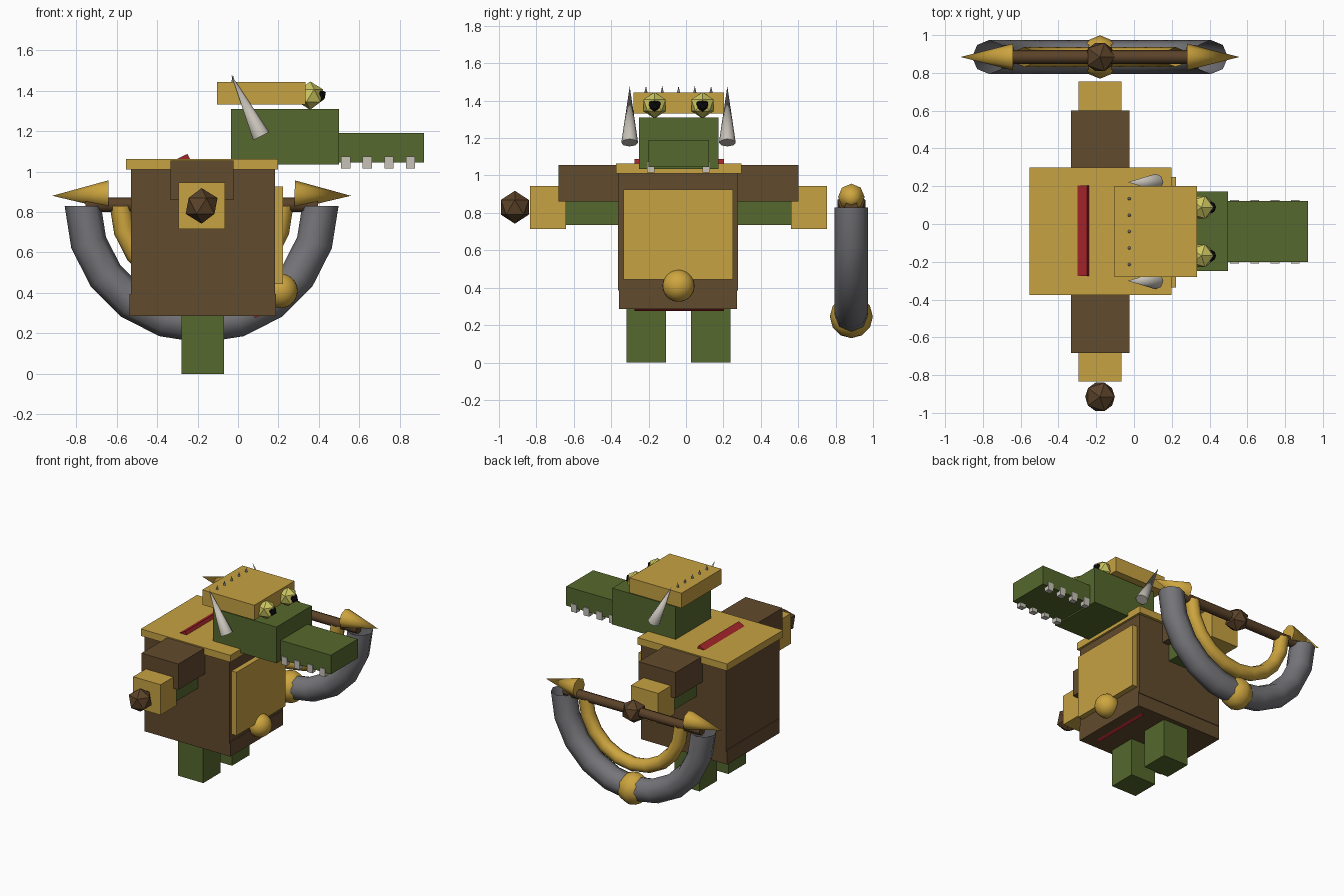
import bpy, bmesh, math
from mathutils import Vector, Matrix

if "Cube" in bpy.data.objects:
    bpy.data.objects.remove(bpy.data.objects["Cube"], do_unlink=True)


def material(name, *rgb):
    m = bpy.data.materials.new(name)
    m.use_nodes = True
    m.diffuse_color = (*rgb, 1)
    bsdf = next(n for n in m.node_tree.nodes if n.type == 'BSDF_PRINCIPLED')
    bsdf.inputs["Base Color"].default_value = (*rgb, 1)
    return m


GOLD = material("cloth gold", .57, .36, .055)
BRIGHT = material("metal gold", .62, .38, .05)
GREEN = material("scale green", .092, .14, .026)
BROWN = material("tunic brown", .12, .069, .026)
WOOD = material("dark wood", .105, .055, .022)
RED = material("red", .36, .018, .022)
STEEL = material("steel grey", .18, .18, .195)
BONE = material("bone", .57, .54, .48)
YELLOW = material("eye yellow", .62, .58, .12)
BLACK = material("pupil black", .004, .004, .004)

MID = -0.04      # centre plane of the figure, which looks along +x
ARM_X = -0.18    # line of the arms and the bow


def finish(name, bm, mat, smooth=False):
    bmesh.ops.recalc_face_normals(bm, faces=bm.faces[:])
    mesh = bpy.data.meshes.new(name)
    bm.to_mesh(mesh)
    bm.free()
    mesh.materials.append(mat)
    ob = bpy.data.objects.new(name, mesh)
    bpy.context.collection.objects.link(ob)
    if smooth:
        bpy.ops.object.select_all(action='DESELECT')
        ob.select_set(True)
        bpy.context.view_layer.objects.active = ob
        bpy.ops.object.shade_smooth_by_angle(angle=math.radians(65))
    return ob


def box(name, mat, xs, ys, zs):
    bm = bmesh.new()
    bmesh.ops.create_cube(bm, size=1)
    spans = (xs, ys, zs)
    bmesh.ops.scale(bm, vec=[b - a for a, b in spans], verts=bm.verts)
    bmesh.ops.translate(bm, vec=[(a + b) / 2 for a, b in spans], verts=bm.verts)
    return finish(name, bm, mat)


def gem(name, mat, center, radius):
    bm = bmesh.new()
    bmesh.ops.create_icosphere(bm, subdivisions=1, radius=radius,
                               matrix=Matrix.Translation(center))
    return finish(name, bm, mat)


def ball(name, mat, center, radius, segments, rings):
    bm = bmesh.new()
    bmesh.ops.create_uvsphere(bm, u_segments=segments, v_segments=rings,
                              radius=radius, matrix=Matrix.Translation(center))
    return finish(name, bm, mat, True)


def cone(name, mat, base, tip, r1, r2=0, sides=8):
    base, axis = Vector(base), Vector(tip) - Vector(base)
    turn = axis.to_track_quat('Z', 'Y').to_matrix().to_4x4()
    bm = bmesh.new()
    bmesh.ops.create_cone(bm, cap_ends=True, segments=sides, radius1=r1, radius2=r2,
                          depth=axis.length,
                          matrix=Matrix.Translation(base + axis / 2) @ turn)
    return finish(name, bm, mat, True)


def half_ring(name, mat, center, major, minor):
    """Tube swept through the lower half circle in the xz plane."""
    center = Vector(center)
    bm = bmesh.new()
    bmesh.ops.create_circle(bm, segments=8, radius=minor,
                            matrix=Matrix.Translation(center + Vector((major, 0, 0))))
    bmesh.ops.spin(bm, geom=bm.verts[:] + bm.edges[:], cent=center, axis=(0, 1, 0),
                   angle=math.pi, steps=10, use_duplicate=False)
    return finish(name, bm, mat, True)


# Torso
box("torso", BROWN, (-.53, .182), (-.363, .277), (.385, 1.01))
box("belt", BROWN, (-.536, .187), (-.358, .272), (.285, .395))
box("collar", GOLD, (-.553, .198), (-.375, .298), (1.01, 1.063))
box("chest_panel", GOLD, (.17, .222), (-.335, .25), (.445, .925))
ball("belly_knob", BRIGHT, (.21, MID, .41), .085, 24, 16)

# Slanted sash board running through the torso
sash = box("sash", RED, (-.028, .028), (-.24, .24), (-.438, .438))
sash.rotation_euler.y = -math.radians(26)
sash.location = (-.083, -.036, .681)

# Limbs, the same on both sides
for side, s in (("left", 1), ("right", -1)):
    def span(a, b):
        return sorted((MID + s * a, MID + s * b))
    box(side + "_leg", GREEN, (-.28, -.07), span(.068, .277), (0, .3))
    box(side + "_sleeve", BROWN, (-.333, -.023), span(.3, .642), (.86, 1.055))
    box(side + "_forearm", GREEN, (-.28, -.08), span(.3, .61), (.735, .92))
    box(side + "_cuff", GOLD, (-.295, -.065), span(.602, .795), (.715, .945))

    # Horns, eyes and teeth
    y = MID + s * .261
    cone(side + "_horn", BONE, (.115, y, 1.175), (-.033, y, 1.477), .045)
    y = MID + s * .128
    gem(side + "_eye", YELLOW, (.357, y, 1.375), .07)
    gem(side + "_pupil", BLACK, (.402, y, 1.375), .036)
    for i in range(4):
        x = .532 + i * .107
        box(f"{side}_tooth_{i + 1}", BONE, (x - .023, x + .023),
            span(.128, .168), (1.015, 1.075))

# Head
box("head", GREEN, (-.035, .498), (-.25, .173), (1.035, 1.31))
box("snout", GREEN, (.49, .92), (-.2, .122), (1.045, 1.19))
box("cap", GOLD, (-.104, .333), (-.28, .202), (1.33, 1.443))
for i in range(5):
    y = MID + (i - 2) * .087
    cone(f"cap_spike_{i + 1}", STEEL, (-.025, y, 1.44), (-.025, y, 1.478), .009)

# Gem held in the right hand
gem("hand_gem", WOOD, (ARM_X, -.915, .83), .088)

# Bow held at the left hand
BOW_Y, BOW_Z = .884, .83
hub = (ARM_X, BOW_Y, BOW_Z)
half_ring("bow_outer_arc", STEEL, hub, .587, .09)
half_ring("bow_inner_arc", BRIGHT, hub, .402, .052)
ball("bow_knot", BRIGHT, (ARM_X, BOW_Y, .245), .115, 8, 6)
gem("bow_gem", WOOD, hub, .088)
cone("bow_rod", WOOD, (ARM_X - .575, BOW_Y, .835), (ARM_X + .575, BOW_Y, .835),
     .036, .036)
for side, s in (("left", 1), ("right", -1)):
    cone(side + "_arrowhead", BRIGHT, (ARM_X + s * .46, BOW_Y, .885),
         (ARM_X + s * .738, BOW_Y, .88), .071)
